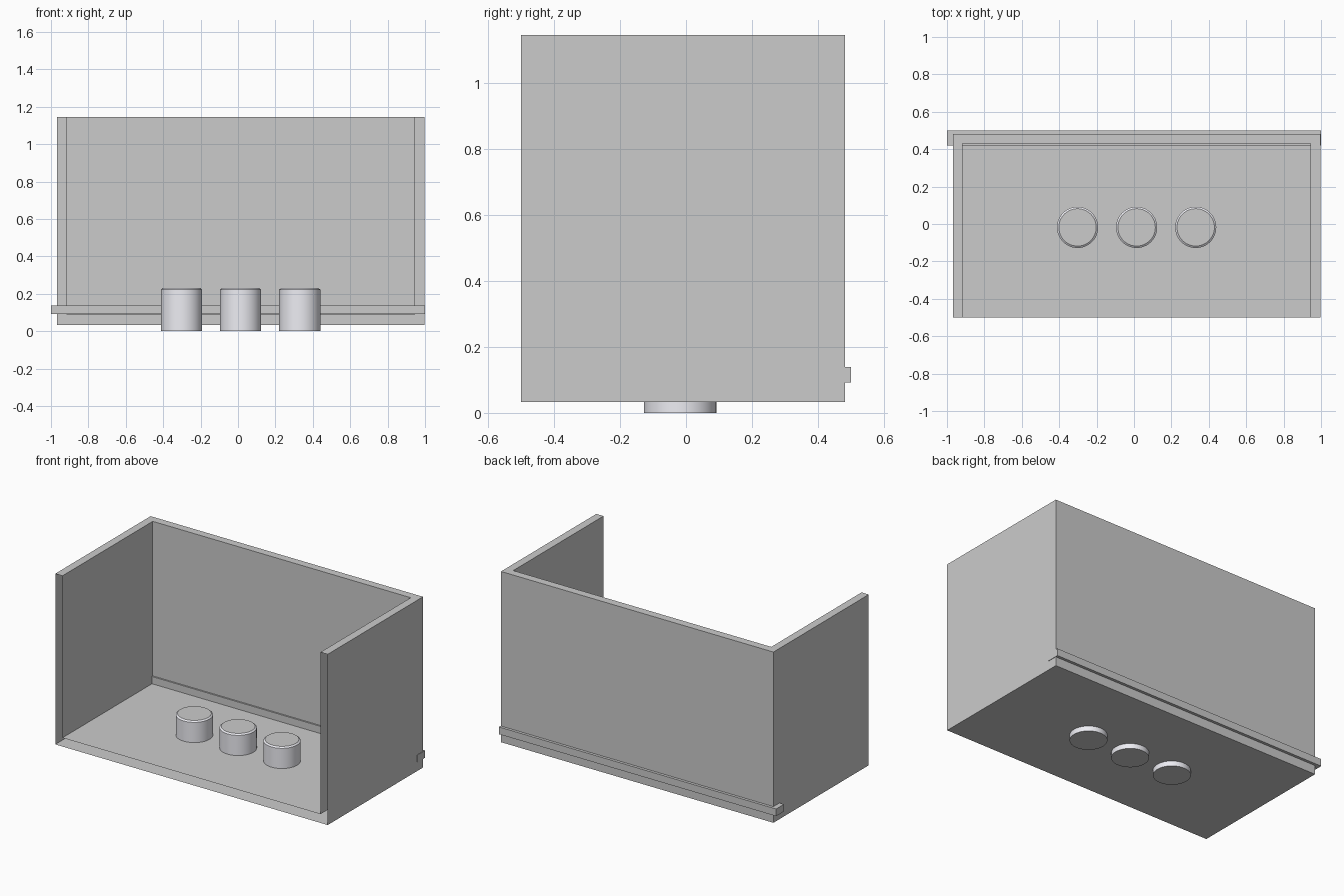
import bpy, bmesh, math

if "Cube" in bpy.data.objects:
    bpy.data.objects.remove(bpy.data.objects["Cube"])

BOTTOM, TOP, THICK = 0.033, 1.146, 0.052
LEFT, RIGHT, FRONT, BACK = -0.968, 0.997, -0.5, 0.482


def add_object(name, bm):
    mesh = bpy.data.meshes.new(name)
    bm.to_mesh(mesh)
    bm.free()
    obj = bpy.data.objects.new(name, mesh)
    bpy.context.collection.objects.link(obj)
    return obj


def u_ring(bm, inset, z):
    x0, x1, y1 = LEFT + inset, RIGHT - inset, BACK - inset
    return [bm.verts.new((x, y, z)) for x, y in
            ((x0, FRONT), (x0, y1), (x1, y1), (x1, FRONT))]


# Double-skinned tray: floor and three walls, capped on top, hollow at the front
bm = bmesh.new()
out_lo, out_hi = u_ring(bm, 0, BOTTOM), u_ring(bm, 0, TOP)
in_lo, in_hi = u_ring(bm, THICK, BOTTOM + THICK + 0.005), u_ring(bm, THICK, TOP)
bm.faces.new(out_lo)
bm.faces.new(in_lo[::-1])
for a in range(3):
    b = a + 1
    bm.faces.new((out_lo[b], out_lo[a], out_hi[a], out_hi[b]))
    bm.faces.new((in_lo[a], in_lo[b], in_hi[b], in_hi[a]))
    bm.faces.new((in_hi[a], in_hi[b], out_hi[b], out_hi[a]))
add_object("hollow_case", bm)

# Rail running through the back wall
bm = bmesh.new()
bmesh.ops.create_cube(bm, size=1)
bmesh.ops.scale(bm, vec=(2.0, 0.08, 0.047), verts=bm.verts)
bmesh.ops.translate(bm, vec=(0, 0.46, 0.115), verts=bm.verts)
add_object("back_rail", bm)

# Three round posts with pale sides and chamfered tops
pale = bpy.data.materials.new("pale_grey")
pale.diffuse_color = (0.85, 0.85, 0.9, 1)
pale.use_nodes = True
pale.node_tree.nodes["Principled BSDF"].inputs["Base Color"].default_value = pale.diffuse_color
grey = bpy.data.materials.new("grey")
grey.diffuse_color = (0.6, 0.6, 0.6, 1)
grey.use_nodes = True
grey.node_tree.nodes["Principled BSDF"].inputs["Base Color"].default_value = grey.diffuse_color
SIDES = 48
for name, x in (("left_post", -0.302), ("middle_post", 0.014), ("right_post", 0.33)):
    bm = bmesh.new()
    rings = []
    for r, z in ((0.11, 0), (0.11, 0.222), (0.1, 0.23)):
        rings.append([bm.verts.new((r * math.cos(t), r * math.sin(t), z))
                      for t in (2 * math.pi * i / SIDES for i in range(SIDES))])
    for lo, hi in zip(rings, rings[1:]):
        for i in range(SIDES):
            j = (i + 1) % SIDES
            bm.faces.new((lo[i], lo[j], hi[j], hi[i])).smooth = True
    for cap in (rings[0][::-1], rings[-1]):
        bm.faces.new(cap).material_index = 1
    post = add_object(name, bm)
    post.location = (x, -0.018, 0)
    post.data.materials.append(pale)
    post.data.materials.append(grey)
    bpy.ops.object.select_all(action='DESELECT')
    post.select_set(True)
    bpy.context.view_layer.objects.active = post
    bpy.ops.object.shade_smooth_by_angle(angle=math.radians(30))
    for poly in post.data.polygons[-2:]:
        poly.use_smooth = False
